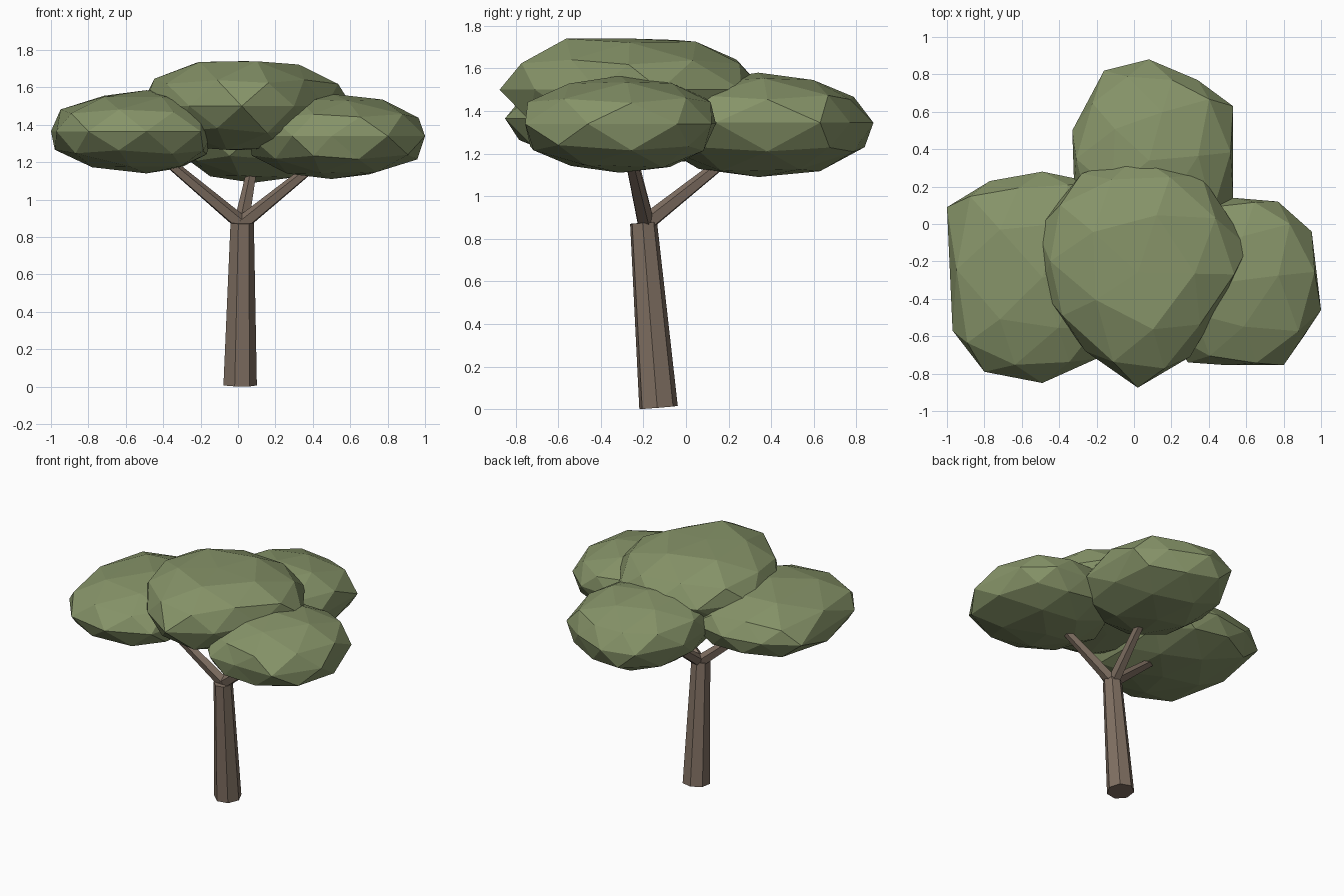
import bpy, bmesh, math, random
from mathutils import Vector, Matrix

if "Cube" in bpy.data.objects:
    bpy.data.objects.remove(bpy.data.objects["Cube"])

def material(name, color):
    m = bpy.data.materials.new(name)
    m.diffuse_color = (*color, 1)
    m.use_nodes = True
    m.node_tree.nodes["Principled BSDF"].inputs["Base Color"].default_value = m.diffuse_color
    return m

BARK = material("bark", (0.215, 0.16, 0.122))
LEAF = material("leaves", (0.24, 0.295, 0.14))

def finish(name, bm, mat):
    bmesh.ops.recalc_face_normals(bm, faces=bm.faces)
    me = bpy.data.meshes.new(name)
    bm.to_mesh(me)
    bm.free()
    ob = bpy.data.objects.new(name, me)
    me.materials.append(mat)
    bpy.context.collection.objects.link(ob)

def limb(name, a, b, r1, r2, sides, turn=0.0):
    # tapered prism running from a to b
    a, b = Vector(a), Vector(b)
    d = b - a
    rot = d.to_track_quat('Z', 'Y').to_matrix().to_4x4() @ Matrix.Rotation(turn, 4, 'Z')
    bm = bmesh.new()
    bmesh.ops.create_cone(bm, cap_ends=True, segments=sides, radius1=r1, radius2=r2,
                          depth=d.length, matrix=Matrix.Translation((a + b) / 2) @ rot)
    finish(name, bm, BARK)

def clump(name, centre, top, bottom, outline, seed, flat=1.0):
    # icosphere whose ten-sided equator follows an outline seen from above
    rng = random.Random(seed)
    c = Vector(centre)
    pts = [Vector(p) - c.xy for p in outline]
    bm = bmesh.new()
    bmesh.ops.create_icosphere(bm, subdivisions=2, radius=1)
    for v in bm.verts:
        x, y, z = v.co
        r = math.hypot(x, y)
        xy = Vector((0, 0))
        if r > 0.01:
            t = (math.degrees(math.atan2(y, x)) - 18) / 36 % 10
            i, f = int(t + 1e-4) % 10, max(t - int(t + 1e-4), 0)
            chord = 1 - 0.049 * (1 - abs(2 * f - 1))
            xy = pts[i].lerp(pts[(i + 1) % 10], f) * (r / chord)
        if 0.1 < r < 0.95:
            xy.x *= rng.uniform(0.98, 1.09)
            xy.y *= rng.uniform(0.94, 1.04)
            z *= flat * rng.uniform(0.97, 1.05)
        h = top - c.z if z > 0 else c.z - bottom
        v.co = (c.x + xy.x, c.y + xy.y, c.z + max(-1, min(1, z)) * h)
    finish(name, bm, LEAF)

# trunk and forked branches
limb("trunk", (0.008, -0.13, 0.008), (0.02, -0.20, 0.875), 0.093, 0.065, 7)
fork = (0.02, -0.19, 0.87)
limb("left_branch", fork, (-0.42, -0.27, 1.24), 0.043, 0.027, 5)
limb("right_branch", fork, (0.44, -0.27, 1.21), 0.043, 0.027, 5)
limb("back_branch", fork, (0.08, 0.20, 1.18), 0.043, 0.027, 5)

# canopy
clump("left_canopy", (-0.49, -0.285, 1.365), 1.585, 1.14,
      [(-.13, -.1), (-.2, .22), (-.49, .28), (-.77, .23), (-1.0, .09),
       (-.97, -.57), (-.8, -.79), (-.49, -.85), (-.2, -.72), (-.13, -.45)], 1)
clump("right_canopy", (0.5, -0.31, 1.34), 1.565, 1.11,
      [(.95, -.04), (.77, .12), (.53, .14), (.25, .1), (.08, -.15),
       (.06, -.48), (.29, -.74), (.5, -.755), (.8, -.755), (1, -.46)], 2)
clump("back_canopy", (0.08, 0.34, 1.345), 1.58, 1.09,
      [(.53, .63), (.34, .77), (.08, .88), (-.16, .82), (-.33, .5),
       (-.32, .2), (-.17, -.1), (.08, -.2), (.35, -.1), (.53, .14)], 3)
clump("top_canopy", (0.02, -0.26, 1.5), 1.74, 1.265,
      [(.61, -.12), (.36, .26), (.02, .365), (-.28, .27), (-.52, -.03),
       (-.5, -.35), (-.26, -.68), (.02, -.875), (.3, -.71), (.47, -.42)], 4, 1.12)
